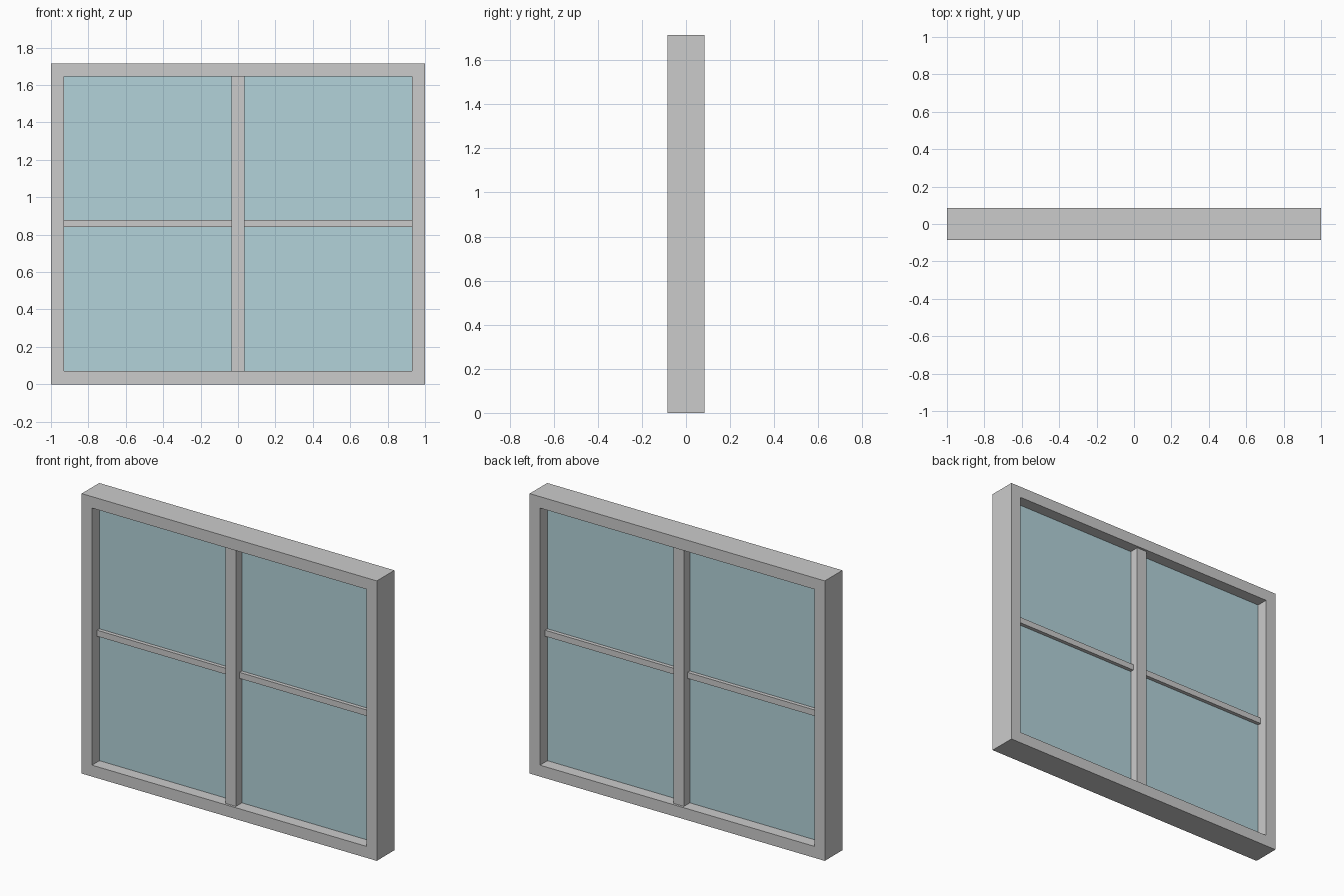
import bpy, bmesh

if "Cube" in bpy.data.objects:
    bpy.data.objects.remove(bpy.data.objects["Cube"])

H = 1.715      # overall height
D = 0.085      # half depth of the frame
B = 0.07       # frame border width


def finish(name, bm, mat=None):
    bmesh.ops.recalc_face_normals(bm, faces=bm.faces)
    me = bpy.data.meshes.new(name)
    bm.to_mesh(me)
    bm.free()
    ob = bpy.data.objects.new(name, me)
    bpy.context.collection.objects.link(ob)
    if mat:
        me.materials.append(mat)
    return ob


def box(name, x0, x1, half_y, z0, z1, mat=None):
    bm = bmesh.new()
    bmesh.ops.create_cube(bm, size=1)
    for v in bm.verts:
        v.co = ((x0 + x1) / 2 + v.co.x * (x1 - x0),
                v.co.y * 2 * half_y,
                (z0 + z1) / 2 + v.co.z * (z1 - z0))
    return finish(name, bm, mat)


# Outer frame: one mitred ring
bm = bmesh.new()
corners = [(-1, 0), (1, 0), (1, 1), (-1, 1)]


def loop(inset, y):
    return [bm.verts.new((sx * (1 - inset), y, H - inset if top else inset))
            for sx, top in corners]


section = [loop(0, -D), loop(0, D), loop(B, D), loop(B, -D)]
for k in range(4):
    a, b = section[k], section[(k + 1) % 4]
    for i in range(4):
        j = (i + 1) % 4
        bm.faces.new((a[i], a[j], b[j], b[i]))
finish("outer_frame", bm)

# Centre post
box("centre_post", -0.035, 0.035, 0.071, B, H - B)

# Panes and glazing bars on each side of the post
glass = bpy.data.materials.new("glass")
glass.diffuse_color = (0.45, 0.65, 0.70, 1)
glass.use_nodes = True
glass.node_tree.nodes["Principled BSDF"].inputs["Base Color"].default_value = glass.diffuse_color
for side, s in (("left", -1), ("right", 1)):
    x0, x1 = sorted((s * 0.035, s * (1 - B)))
    box(side + "_glazing_bar", x0, x1, 0.036, 0.841, 0.878)
    box(side + "_glass_pane", x0, x1, 0.013, B, H - B, glass)
